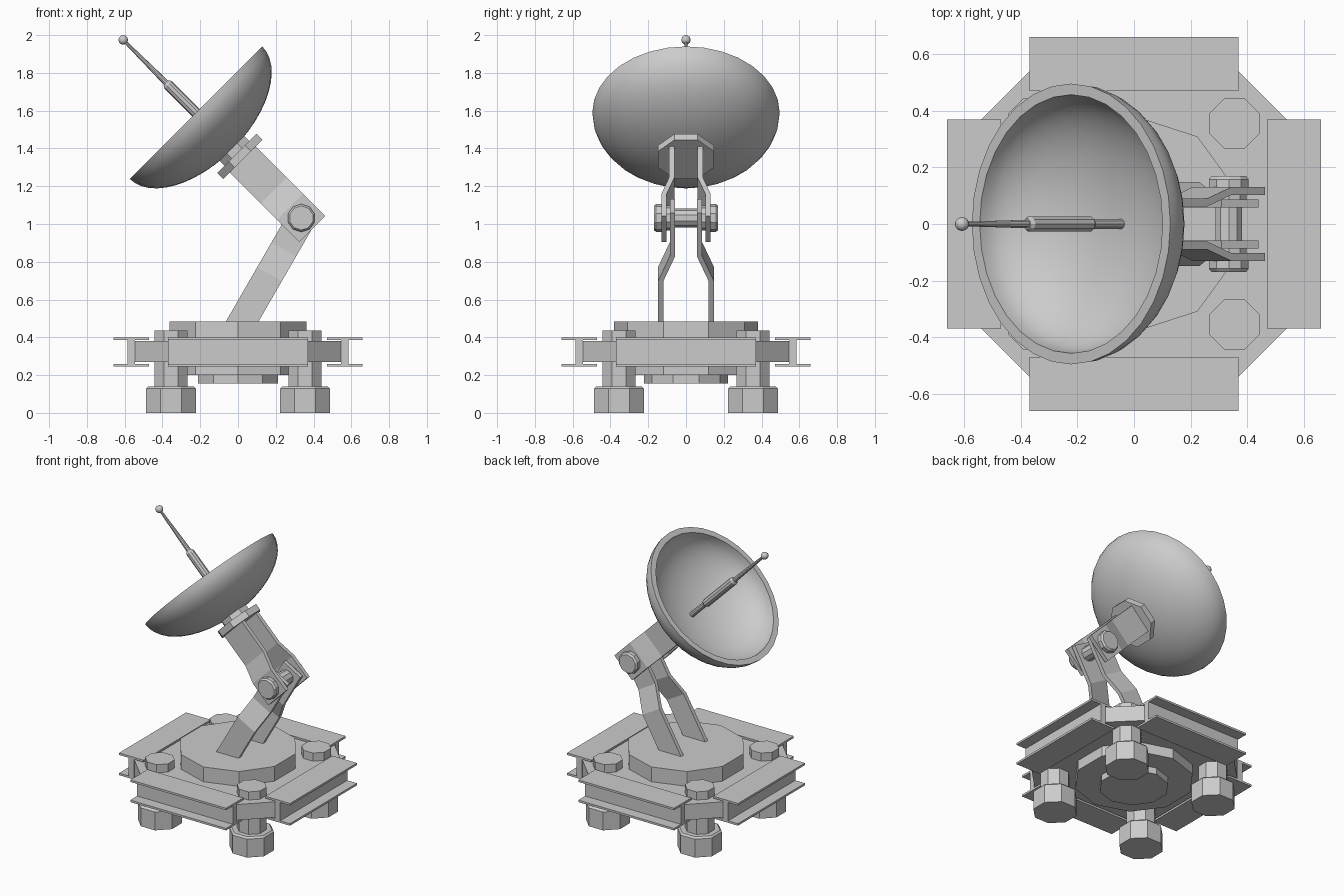
import bpy, bmesh
from math import pi, cos, sin, radians
from mathutils import Matrix, Vector

if "Cube" in bpy.data.objects:
    bpy.data.objects.remove(bpy.data.objects["Cube"])

T = Matrix.Translation
I4 = Matrix.Identity(4)


def finish(name, bm, mat, smooth=False):
    bmesh.ops.transform(bm, matrix=mat, verts=bm.verts)
    bmesh.ops.recalc_face_normals(bm, faces=bm.faces)
    me = bpy.data.meshes.new(name)
    bm.to_mesh(me)
    bm.free()
    ob = bpy.data.objects.new(name, me)
    bpy.context.collection.objects.link(ob)
    if smooth:
        bpy.ops.object.select_all(action='DESELECT')
        ob.select_set(True)
        bpy.context.view_layer.objects.active = ob
        bpy.ops.object.shade_smooth_by_angle(angle=radians(35))
    return ob


def lathe(name, profile, n, mat=I4, phase=0.0, smooth=False):
    """Revolve (radius, height) points about local z with n sides."""
    bm = bmesh.new()
    rings = []
    for r, z in profile:
        if r < 1e-6:
            rings.append([bm.verts.new((0, 0, z))])
        else:
            rings.append([bm.verts.new((r * cos(phase + 2 * pi * i / n),
                                        r * sin(phase + 2 * pi * i / n), z)) for i in range(n)])
    for a, b in zip(rings, rings[1:]):
        for i in range(n):
            j = (i + 1) % n
            if len(a) == 1:
                bm.faces.new((a[0], b[i], b[j]))
            elif len(b) == 1:
                bm.faces.new((a[i], a[j], b[0]))
            else:
                bm.faces.new((a[i], a[j], b[j], b[i]))
    for ring in (rings[0], rings[-1]):
        if len(ring) > 1:
            bm.faces.new(ring)
    return finish(name, bm, mat, smooth)


def extrude(name, pts, vec, mat=I4):
    """Extrude a closed outline of 3D points along a vector."""
    bm = bmesh.new()
    f = bm.faces.new([bm.verts.new(p) for p in pts])
    res = bmesh.ops.extrude_face_region(bm, geom=[f])
    bmesh.ops.translate(bm, vec=Vector(vec),
                        verts=[v for v in res['geom'] if isinstance(v, bmesh.types.BMVert)])
    return finish(name, bm, mat)


def octagon(apothem):
    return apothem / cos(pi / 8)


# Base plate with cut corners
a, b = 0.545, 0.365
outline = [(a, -b), (a, b), (b, a), (-b, a), (-a, b), (-a, -b), (-b, -a), (b, -a)]
extrude("base_plate", [(x, y, 0.27) for x, y in outline], (0, 0, 0.11))

# Beams, posts and feet, one per side and corner
f0, f1, w0, w1, z0, z1, t = 0.47, 0.66, 0.545, 0.585, 0.245, 0.40, 0.014
ibeam = [(f0, z0), (f1, z0), (f1, z0 + t), (w1, z0 + t), (w1, z1 - t), (f1, z1 - t),
         (f1, z1), (f0, z1), (f0, z1 - t), (w0, z1 - t), (w0, z0 + t), (f0, z0 + t)]
for k in range(4):
    R = Matrix.Rotation(k * pi / 2, 4, 'Z')
    extrude(f"side_beam_{k + 1}", [(x, -0.37, z) for x, z in ibeam], (0, 0.74, 0), R)
    corner = R @ T((0.355, 0.355, 0))
    rp, rf = octagon(0.088), octagon(0.132)
    lathe(f"corner_post_{k + 1}", [(rp, 0.12), (rp, 0.437)], 8, corner, pi / 8)
    lathe(f"foot_{k + 1}", [(rf, 0), (rf, 0.128), (rf - 0.012, 0.14)], 8, corner, pi / 8)

# Turntable
lathe("turntable", [(0.382, 0.20), (0.382, 0.483)], 10, phase=radians(18))
lathe("turntable_bottom", [(0.222, 0.155), (0.222, 0.21)], 10, phase=radians(18))

# Bent arm plates: path of (distance along arm, inner y), mirrored in y
JOINT = Vector((0.335, 0, 1.032))
LOWER = T((0.02, 0, 0.48)) @ Matrix.Rotation(radians(30), 4, 'Y')
UPPER = T(JOINT) @ Matrix.Rotation(radians(-45), 4, 'Y')


def arm(name, path, width, mat, thick=0.028):
    for side, s in (("left", -1), ("right", 1)):
        loop = [(-width / 2, s * y, u) for u, y in path]
        loop += [(-width / 2, s * (y + thick), u) for u, y in reversed(path)]
        extrude(f"{name}_{side}", loop, (width, 0, 0), mat)


arm("lower_arm", [(-0.06, 0.12), (0.294, 0.12), (0.445, 0.058), (0.71, 0.058)], 0.15, LOWER)
arm("upper_arm", [(-0.083, 0.102), (0.085, 0.102), (0.205, 0.062), (0.445, 0.062)], 0.194, UPPER)

# Elbow pin with heads and collars
PIN = T(JOINT) @ Matrix.Rotation(pi / 2, 4, 'X')
lathe("elbow_pin", [(0.05, -0.15), (0.05, 0.15)], 10, PIN, radians(18))
for side, s in (("left", 1), ("right", -1)):
    lathe(f"pin_head_{side}", [(0.074, s * 0.128), (0.074, s * 0.158), (0.064, s * 0.17)],
          10, PIN, radians(18))
    lathe(f"pin_collar_{side}", [(0.066, s * 0.084), (0.066, s * 0.104)], 10, PIN, radians(18))

# Dish hub
rh = octagon(0.147)
lathe("dish_hub", [(rh, 0.438), (rh, 0.483)], 8, UPPER, pi / 8)
lathe("hub_neck", [(0.1, 0.475), (0.1, 0.53)], 8, UPPER, pi / 8)

# Dish: outer and inner half-ellipse joined by a flat rim
RIM, STEPS = 0.788, 12
angles = [i / STEPS * pi / 2 for i in range(STEPS + 1)]
outer = [(0.496 * sin(q), RIM - 0.274 * cos(q)) for q in angles]
inner = [(0.457 * sin(q), RIM - 0.25 * cos(q)) for q in reversed(angles)]
lathe("dish", outer + inner, 32, UPPER, smooth=True)

# Antenna feed with ball tip
lathe("feed_base", [(0.018, 0.52), (0.018, 0.70)], 10, UPPER)
lathe("feed_sleeve", [(0.02, 0.685), (0.028, 0.695), (0.028, 0.995), (0.02, 1.01)], 10, UPPER)
lathe("feed_rod", [(0.016, 1.0), (0.008, 1.33)], 10, UPPER)
lathe("feed_tip", [(0.025 * sin(pi * i / 8), 1.333 - 0.025 * cos(pi * i / 8)) for i in range(9)],
      12, UPPER, smooth=True)
